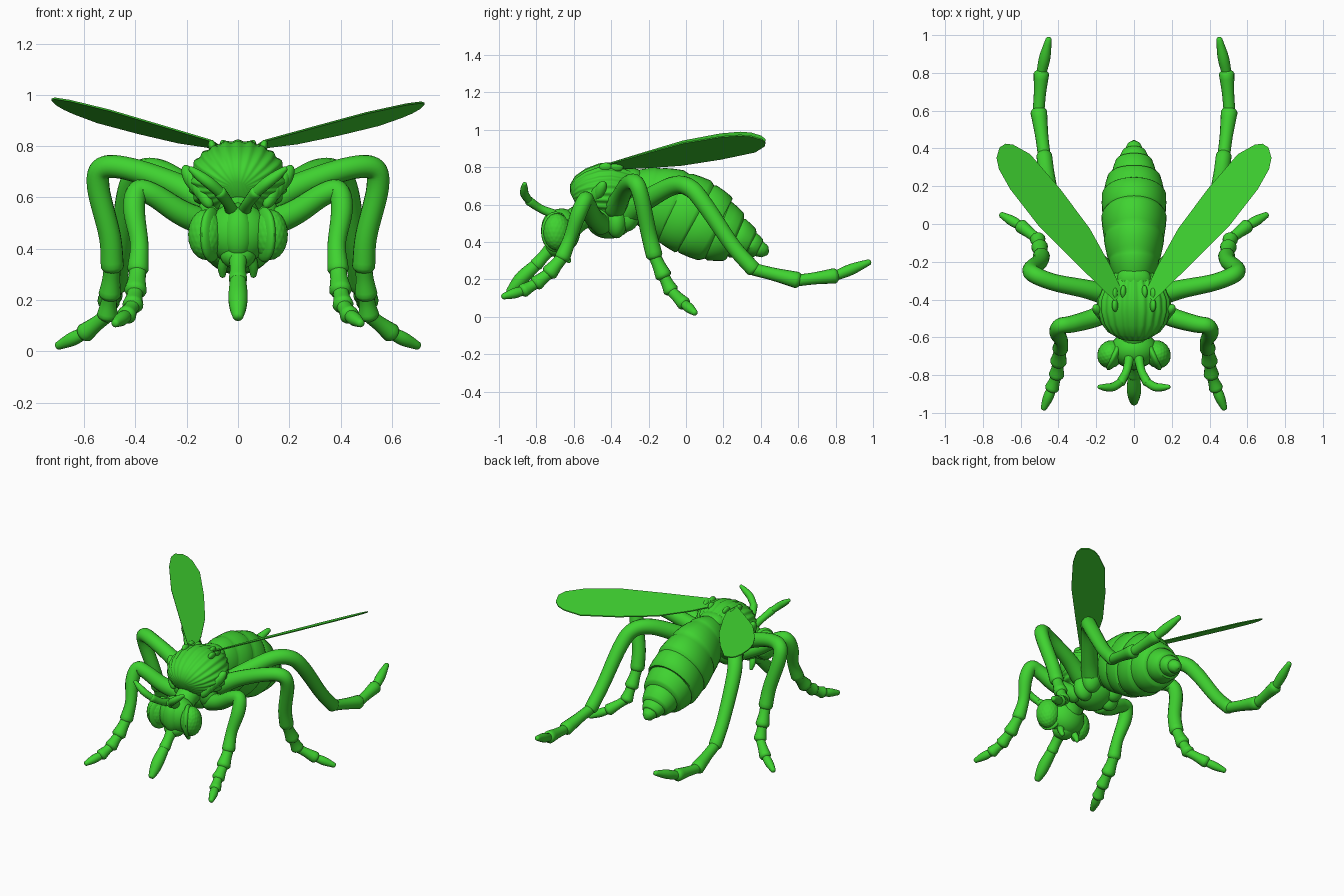
import bpy, bmesh, math
from mathutils import Vector, Matrix, kdtree

if "Cube" in bpy.data.objects:
    bpy.data.objects.remove(bpy.data.objects["Cube"])

green = bpy.data.materials.new("green")
green.diffuse_color = (0.05, 0.65, 0.03, 1)
green.use_nodes = True
green.node_tree.nodes["Principled BSDF"].inputs["Base Color"].default_value = green.diffuse_color


def finish(name, bm, angle=40):
    bmesh.ops.recalc_face_normals(bm, faces=bm.faces)
    me = bpy.data.meshes.new(name)
    bm.to_mesh(me)
    bm.free()
    ob = bpy.data.objects.new(name, me)
    bpy.context.collection.objects.link(ob)
    me.materials.append(green)
    bpy.ops.object.select_all(action='DESELECT')
    ob.select_set(True)
    bpy.context.view_layer.objects.active = ob
    bpy.ops.object.shade_smooth_by_angle(angle=math.radians(angle))
    return ob


def loft(bm, stations, n=20, side=None, ripple=0, lobes=0):
    """Rings (centre, side radius, normal radius) skinned along a path."""
    pts = [Vector(s[0]) for s in stations]
    rings, prev = [], None
    for i, (c, ra, rb) in enumerate(stations):
        t = (pts[min(i + 1, len(pts) - 1)] - pts[max(i - 1, 0)]).normalized()
        if prev is None:
            s = Vector(side) if side else t.orthogonal()
        else:
            s = prev.rotation_difference(t) @ s
        s = (s - t * s.dot(t)).normalized()
        up, prev = s.cross(t), t
        ring = []
        for k in range(n):
            a = 2 * math.pi * k / n
            f = 1 + ripple * math.cos(lobes * a)
            ring.append(bm.verts.new(pts[i] + s * math.cos(a) * ra * f + up * math.sin(a) * rb * f))
        rings.append(ring)
    for a, b in zip(rings, rings[1:]):
        for k in range(n):
            bm.faces.new((a[k], a[(k + 1) % n], b[(k + 1) % n], b[k]))
    bm.faces.new(rings[0])
    bm.faces.new(rings[-1])


def spline(ctrl, steps=6):
    """Catmull-Rom through (x, y, z, radius) points."""
    v = [Vector(c) for c in ctrl]
    v = [2 * v[0] - v[1]] + v + [2 * v[-1] - v[-2]]
    out = []
    for i in range(1, len(v) - 2):
        a, b, c, d = v[i - 1:i + 3]
        for k in range(steps):
            t = k / steps
            out.append(0.5 * (2 * b + (c - a) * t + (2 * a - 5 * b + 4 * c - d) * t * t
                              + (3 * b - a - 3 * c + d) * t ** 3))
    return out + [v[-2]]


def tube(bm, ctrl, n=16, steps=6):
    """Smooth tube with rounded ends."""
    p = spline(ctrl, steps)
    st = [(q.to_3d(), q[3], q[3]) for q in p]
    d0 = (st[0][0] - st[1][0]).normalized()
    d1 = (st[-1][0] - st[-2][0]).normalized()
    r0, r1 = st[0][1], st[-1][1]
    st = [(st[0][0] + d0 * r0 * e, r0 * f, r0 * f) for e, f in ((.6, .25), (.5, .6), (.25, .88))] + st
    st += [(st[-1][0] + d1 * r1 * e, r1 * f, r1 * f) for e, f in ((.25, .88), (.5, .6), (.6, .25))]
    loft(bm, st, n)


def blob(bm, c, r, rot=(0, 0, 0)):
    m = Matrix.Translation(c)
    for a, ax in zip(rot, 'XYZ'):
        m = m @ Matrix.Rotation(math.radians(a), 4, ax)
    bmesh.ops.create_uvsphere(bm, u_segments=24, v_segments=14, radius=1,
                              matrix=m @ Matrix.Diagonal((*r, 1)))


# abdomen: overlapping tapered segments
ab = [(-.30, .66, .105, .13), (-.19, .635, .14, .178), (-.07, .59, .163, .205), (.05, .53, .17, .21),
      (.165, .465, .163, .175), (.265, .425, .12, .115), (.345, .39, .08, .068), (.39, .365, .05, .045),
      (.425, .348, .025, .028)]
st = []
for p, q in zip(ab, ab[1:]):
    for t, m, f in ((.03, 0, .95), (.12, .05, .99), (.5, .35, 1.02), (.88, .65, 1.03), (.97, .75, 1.0)):
        y, z = p[0] + (q[0] - p[0]) * t, p[1] + (q[1] - p[1]) * t
        st.append(((0, y, z), *[(p[k] + (q[k] - p[k]) * m) * f for k in (2, 3)]))
st += [((0, .43, .345), .024, .024), ((0, .44, .34), .01, .01)]
bm = bmesh.new()
loft(bm, st, 40, (1, 0, 0))
finish("abdomen", bm)

# thorax: ridged dome
th = [(-.605, .635, .04, .03), (-.595, .64, .09, .07), (-.565, .65, .14, .105), (-.52, .66, .175, .13),
      (-.46, .665, .193, .152), (-.40, .665, .19, .158), (-.34, .66, .165, .145), (-.29, .655, .13, .13),
      (-.25, .65, .10, .12)]
bm = bmesh.new()
loft(bm, [((0, y, z), a, b) for y, z, a, b in th], 144, (1, 0, 0), .025, 24)
finish("thorax", bm, 60)

# lower thorax, neck and scutellum
bm = bmesh.new()
blob(bm, (0, -.40, .54), (.14, .14, .12), (20, 0, 0))
blob(bm, (0, -.29, .745), (.09, .07, .05))
for s in (-1, 1):
    blob(bm, (s * .09, -.46, .53), (.07, .06, .085), (25, 0, 0))
    blob(bm, (s * .10, -.37, .51), (.07, .055, .09))
    blob(bm, (s * .09, -.30, .54), (.065, .055, .085), (-15, 0, 0))
tube(bm, [(0, -.5, .57, .085), (0, -.57, .53, .07), (0, -.64, .48, .08)])
finish("lower_thorax", bm)

# shoulder scales and wing base nubs
bm = bmesh.new()
for s in (-1, 1):
    for k in range(4):
        blob(bm, (s * (.185 - .018 * k), -.46 - .022 * k, .675 - .022 * k), (.028, .03, .06), (-25, s * 25, 0))
    for x, y in ((.10, -.37), (.055, -.36), (.10, -.43)):
        blob(bm, (s * x, y, .80), (.016, .035, .025), (0, s * 15, 0))
finish("shoulder_scales", bm)

# head with a face plate
bm = bmesh.new()
blob(bm, (0, -.665, .46), (.125, .10, .12))
blob(bm, (0, -.72, .46), (.06, .055, .10))
blob(bm, (0, -.69, .375), (.07, .065, .055))
finish("head", bm)

# faceted compound eyes with rims
ref = bmesh.new()
bmesh.ops.create_icosphere(ref, subdivisions=3, radius=1)
kd = kdtree.KDTree(len(ref.verts))
for i, v in enumerate(ref.verts):
    kd.insert(v.co, i)
kd.balance()
ref.free()
for s, side in ((-1, "left"), (1, "right")):
    m = Matrix.Translation((s * .125, -.69, .455)) @ Matrix.Rotation(s * math.radians(25), 4, 'Z')
    bm = bmesh.new()
    bmesh.ops.create_icosphere(bm, subdivisions=5, radius=1)
    for v in bm.verts:
        d = kd.find(v.co)[2]
        v.co *= 1.01 - .9 * d * d
    bm.transform(m @ Matrix.Diagonal((.068, .075, .098, 1)))
    finish(side + "_eye", bm, 60)
    bm = bmesh.new()
    blob(bm, (0, 0, 0), (.03, .086, .108))
    bm.transform(Matrix.Translation((-s * .022, .004, 0)))
    bm.transform(m)
    finish(side + "_eye_rim", bm)

# proboscis and palps
bm = bmesh.new()
tube(bm, [(0, -.69, .40, .045), (0, -.755, .33, .032), (0, -.80, .28, .036)])
tube(bm, [(0, -.795, .285, .031), (0, -.87, .215, .038), (0, -.91, .17, .033), (0, -.943, .135, .021)])
for s in (-1, 1):
    tube(bm, [(s * .05, -.66, .37, .022), (s * .06, -.64, .33, .02), (s * .06, -.625, .295, .012)], 10)
finish("proboscis", bm)

# antennae
for s, side in ((-1, "left"), (1, "right")):
    bm = bmesh.new()
    tube(bm, [(s * .025, -.71, .55, .026), (s * .04, -.78, .58, .022), (s * .07, -.84, .62, .025)], 12)
    tube(bm, [(s * .065, -.835, .615, .021), (s * .11, -.862, .655, .023), (s * .15, -.865, .685, .02),
              (s * .185, -.862, .712, .011)], 12)
    finish(side + "_antenna", bm)

# legs: smooth upper limb, then flared foot segments
legs = {
    "front": ([(.10, -.45, .49, .055), (.22, -.50, .54, .05), (.33, -.53, .61, .045), (.39, -.54, .625, .042),
               (.405, -.575, .55, .043), (.385, -.62, .42, .036), (.39, -.66, .32, .042)],
              [(.39, -.66, .32), (.40, -.73, .235), (.41, -.80, .18), (.435, -.87, .14), (.48, -.98, .108)]),
    "middle": ([(.12, -.38, .58, .06), (.25, -.345, .65, .05), (.42, -.31, .71, .045), (.525, -.27, .715, .045),
                (.545, -.24, .64, .044), (.50, -.20, .45, .043), (.49, -.17, .33, .045)],
               [(.49, -.17, .33), (.50, -.12, .22), (.51, -.08, .14), (.60, -.01, .07), (.705, .05, .02)]),
    "hind": ([(.09, -.31, .55, .06), (.18, -.22, .62, .055), (.31, -.07, .70, .05), (.39, .02, .69, .048),
              (.43, .10, .60, .046), (.46, .25, .38, .042), (.475, .36, .255, .042)],
             [(.475, .36, .255), (.505, .60, .195), (.49, .80, .22), (.45, .985, .295)]),
}
for name, (upper, foot) in legs.items():
    for s, side in ((-1, "left"), (1, "right")):
        bm = bmesh.new()
        tube(bm, [(s * x, y, z, r) for x, y, z, r in upper])
        for i, (a, b) in enumerate(zip(foot, foot[1:])):
            a, b = Vector((s * a[0], *a[1:])), Vector((s * b[0], *b[1:]))
            last = i == len(foot) - 2
            r = .041 - .003 * i
            rr = (.75 * r, .85 * r, .016) if last else (.82 * r, .85 * r, 1.08 * r)
            tube(bm, [(*a.lerp(b, t), q) for t, q in zip((0, .45, .97), rr)], steps=4)
        finish(f"{side}_{name}_leg", bm)

# wings: thin tilted blades
outline = [(.06, -.36), (.10, -.41), (.30, -.215), (.50, -.016), (.656, .185), (.715, .29), (.728, .35),
           (.712, .405), (.68, .425), (.64, .42), (.55, .37), (.39, .185), (.233, -.026), (.12, -.23)]
for s, side in ((-1, "left"), (1, "right")):
    slope = .475 if s < 0 else .45
    bm = bmesh.new()
    vs = [bm.verts.new((s * x, y, .815 + slope * (x - .1) - .18 * (y + .4))) for x, y in outline]
    f = bm.faces.new(vs)
    up = bmesh.ops.extrude_face_region(bm, geom=[f])
    bmesh.ops.translate(bm, vec=(0, 0, .007), verts=[v for v in up['geom'] if isinstance(v, bmesh.types.BMVert)])
    finish(side + "_wing", bm, 30)
